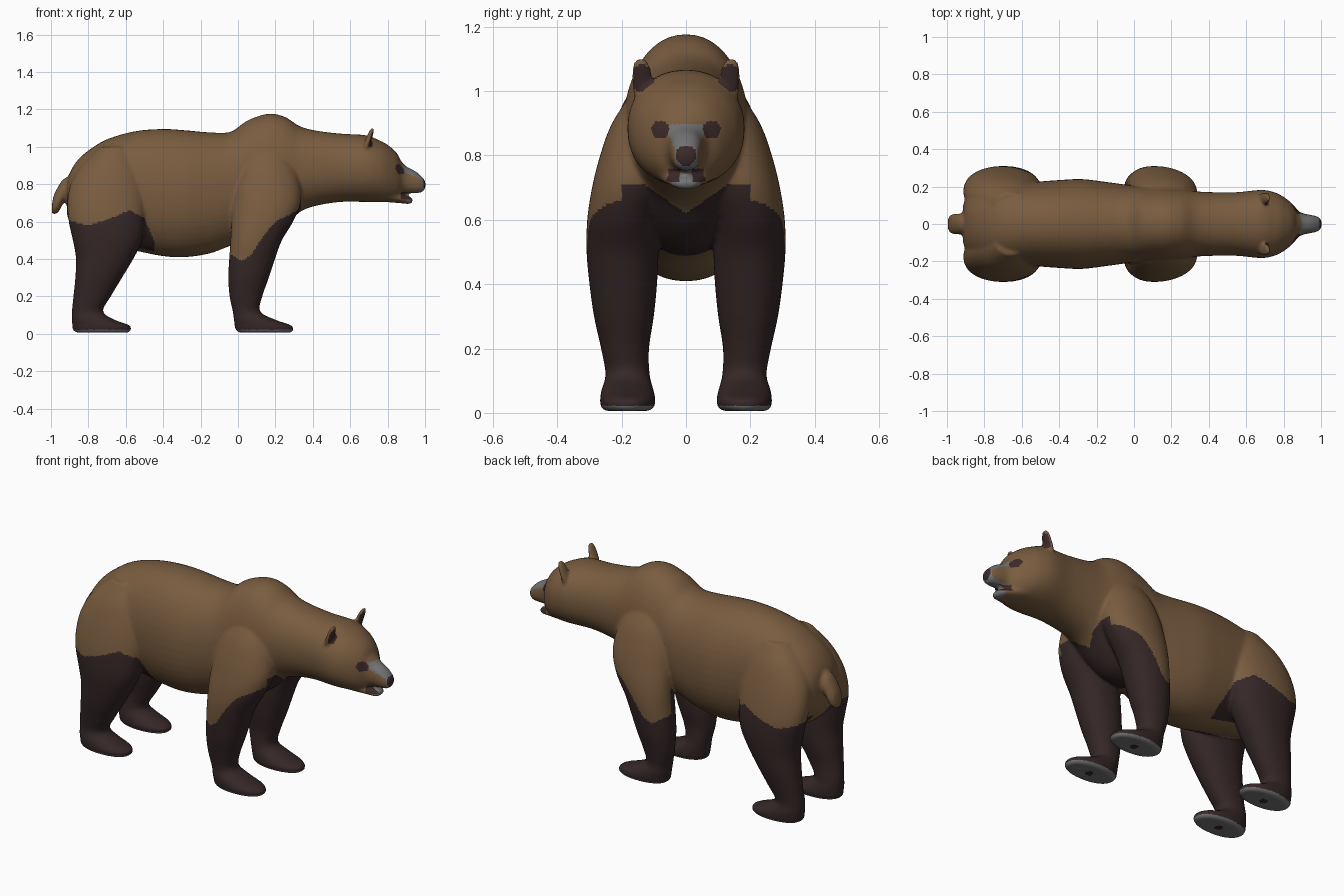
import bpy, bmesh
from math import sin, cos, pi, copysign, dist
from mathutils import Vector

if "Cube" in bpy.data.objects:
    bpy.data.objects.remove(bpy.data.objects["Cube"])


def material(name, colour):
    mat = bpy.data.materials.new(name)
    mat.use_nodes = True
    mat.diffuse_color = (*colour, 1)
    mat.node_tree.nodes["Principled BSDF"].inputs["Base Color"].default_value = (*colour, 1)
    return mat


FUR, DARK, GREY, NOSE = range(4)
palette = [
    material("brown fur", (.19, .107, .05)),
    material("dark leg fur", (.036, .02, .02)),
    material("grey muzzle and pads", (.17, .17, .17)),
    material("dark face patches", (.045, .022, .022)),
]


def smooth_rings(rings, steps=5):
    """Catmull-Rom interpolation between cross-sections."""
    pts = [Vector(r) for r in rings]
    out = []
    for i in range(len(pts) - 1):
        a, b, c, d = pts[max(i - 1, 0)], pts[i], pts[i + 1], pts[min(i + 2, len(pts) - 1)]
        for k in range(steps):
            t = k / steps
            out.append(b + (c - a) * (t / 2) + (a * 2 - b * 5 + c * 4 - d) * (t * t / 2)
                       + (b * 3 - a - c * 3 + d) * (t ** 3 / 2))
    return out + [pts[-1]]


def loft(bm, rings, place, power=2.0, sides=48):
    """Skin rings of (position, low u, high u, low v, high v)."""
    loops = []
    for t, u0, u1, v0, v1 in smooth_rings(rings):
        loop = []
        for k in range(sides):
            c, s = cos(2 * pi * k / sides), sin(2 * pi * k / sides)
            c, s = (copysign(abs(n) ** (2 / power), n) for n in (c, s))
            u = (u0 + u1) / 2 + (u1 - u0) / 2 * c
            v = (v0 + v1) / 2 + (v1 - v0) / 2 * s
            loop.append(bm.verts.new(place(t, u, v)))
        loops.append(loop)
    for a, b in zip(loops, loops[1:]):
        for k in range(sides):
            n = (k + 1) % sides
            bm.faces.new((a[k], a[n], b[n], b[k]))
    bm.faces.new(loops[0])
    bm.faces.new(loops[-1])


def along_x(bm, profile, power=2.0):
    """Loft along the spine from (x, bottom, top, half width)."""
    loft(bm, [(x, -w, w, lo, hi) for x, lo, hi, w in profile],
         lambda t, u, v: (t, u, v), power)


bm = bmesh.new()

# Torso, shoulder hump, neck and head
along_x(bm, [
    (-.915, .64, .80, .09), (-.9, .6, .86, .14), (-.86, .55, .925, .18),
    (-.8, .51, .98, .21), (-.7, .48, 1.04, .225), (-.55, .445, 1.083, .225),
    (-.4, .415, 1.095, .235), (-.28, .41, 1.088, .24), (-.15, .43, 1.077, .225),
    (-.04, .47, 1.08, .21), (.05, .49, 1.14, .2), (.16, .51, 1.176, .2),
    (.25, .57, 1.16, .19), (.33, .65, 1.11, .175), (.42, .685, 1.086, .17),
    (.55, .705, 1.07, .17), (.68, .705, 1.062, .182), (.75, .705, 1.037, .17),
    (.8, .705, 1.01, .145), (.85, .715, .965, .105), (.88, .74, .9, .065),
], 2.15)

# Muzzle and lower jaw
along_x(bm, [(.8, .73, .98, .11), (.86, .742, .935, .082), (.9, .752, .895, .058),
             (.95, .752, .868, .048), (.985, .758, .838, .038), (1.002, .78, .815, .022)], 2.3)
along_x(bm, [(.78, .705, .79, .1), (.87, .698, .75, .062),
             (.91, .694, .735, .046), (.933, .7, .728, .028)])

# Tail
along_x(bm, [(-.995, .64, .69, .025), (-.985, .638, .74, .045), (-.96, .65, .79, .055),
             (-.93, .7, .83, .055), (-.87, .74, .85, .05)])

# Legs: heights with inner and outer y, shared by both pairs
leg_sides = [(.006, .115, .25), (.02, .098, .265), (.045, .095, .267), (.075, .102, .262),
             (.12, .113, .25), (.2, .115, .264), (.3, .1, .286), (.4, .09, .3),
             (.5, .085, .309), (.6, .08, .307), (.7, .05, .292), (.8, .02, .267),
             (.9, 0, .23), (1, .02, .165)]
hind_ends = [(-.86, -.59), (-.882, -.572), (-.886, -.58), (-.888, -.66), (-.888, -.722),
             (-.88, -.68), (-.87, -.62), (-.866, -.56), (-.883, -.512), (-.905, -.5),
             (-.912, -.49), (-.895, -.495), (-.84, -.52), (-.74, -.58)]
fore_ends = [(.01, .28), (-.012, .297), (-.018, .285), (-.022, .2), (-.028, .118),
             (-.045, .13), (-.052, .165), (-.047, .198), (-.04, .235), (-.035, .295),
             (-.03, .335), (-.02, .335), (.01, .31), (.07, .25)]
for side in (1, -1):
    for ends in (hind_ends, fore_ends):
        rings = [(z, x0, x1, y0, y1) for (z, y0, y1), (x0, x1) in zip(leg_sides, ends)]
        loft(bm, rings, lambda t, u, v: (u, side * v, t), 2.15)
    # Ear: an upright flattened cup leaning forwards
    loft(bm, [(.96, .65, .7, .1, .15), (1.0, .665, .705, .1, .165), (1.04, .682, .715, .103, .17),
              (1.075, .698, .725, .11, .168), (1.1, .712, .728, .125, .155)],
         lambda t, u, v: (u, side * v, t))

bmesh.ops.recalc_face_normals(bm, faces=bm.faces[:])
mesh = bpy.data.meshes.new("bear_parts")
bm.to_mesh(mesh)
bm.free()

# Fuse the parts into one soft skin
bear = bpy.data.objects.new("bear_body", mesh)
bpy.context.collection.objects.link(bear)
remesh = bear.modifiers.new("fuse", "REMESH")
remesh.mode = "VOXEL"
remesh.voxel_size = .0085
soften = bear.modifiers.new("soften", "SMOOTH")
soften.factor = .5
soften.iterations = 6
bpy.context.view_layer.update()
skin = bpy.data.meshes.new_from_object(bear.evaluated_get(bpy.context.evaluated_depsgraph_get()))
bear.modifiers.clear()
bear.data = skin
skin.name = "bear_body"
skin.materials.clear()
for mat in palette:
    skin.materials.append(mat)
skin.shade_smooth()


def height_at(line, x):
    """Piecewise linear height of a fur boundary."""
    for (xa, za), (xb, zb) in zip(line, line[1:]):
        if x <= xb:
            return za + (zb - za) * max(0, (x - xa) / (xb - xa))
    return line[-1][1]


hind_line = [(-.92, .61), (-.8, .58), (-.7, .61), (-.58, .66), (-.5, .62), (-.45, .5)]
fore_line = [(-.05, .43), (.02, .39), (.07, .42), (.12, .5), (.2, .6), (.33, .665)]


def colour_of(p, n):
    x, y, z = p.x, abs(p.y), p.z
    # Soles with a dark spot
    if z < .022 and (n.z < -.3 or z < .014):
        spot = min(dist((x, y), (cx, .18)) for cx in (-.72, .15))
        return DARK if spot < .022 else GREY
    # Face: nose, eyes, mouth and muzzle
    if x > .8:
        if dist(p, (1.0, 0, .8)) < .033:
            return NOSE
        if dist((y, z), (.08, .88)) < .028:
            return NOSE
        if .87 < x < .93 and .72 < z < .757 and y > .018:
            return NOSE
        if x > .9 and z < .745:
            return GREY if y < .045 else FUR
        if x > .85 and .75 < z < .897 and y < .034 + max(0, z - .82) * .45:
            return GREY
        return FUR
    # Ear linings
    if x > .67 and z > .99 and dist((y, z), (.138, 1.04)) < .042 and n.x > .5:
        return NOSE
    # Dark legs
    if x < -.45:
        return DARK if y > .08 and z < height_at(hind_line, x) else FUR
    if -.06 < x < .37:
        limit = height_at(fore_line, x)
        if y < .2 and (x > .26 or n.y * p.y < 0 or (y < .11 and x > .04)):
            limit = .62 + .09 * min(1, y / .13)
        return DARK if z < limit and (y > .075 or x > .04) else FUR
    return FUR


for face in skin.polygons:
    face.material_index = colour_of(face.center, face.normal)
